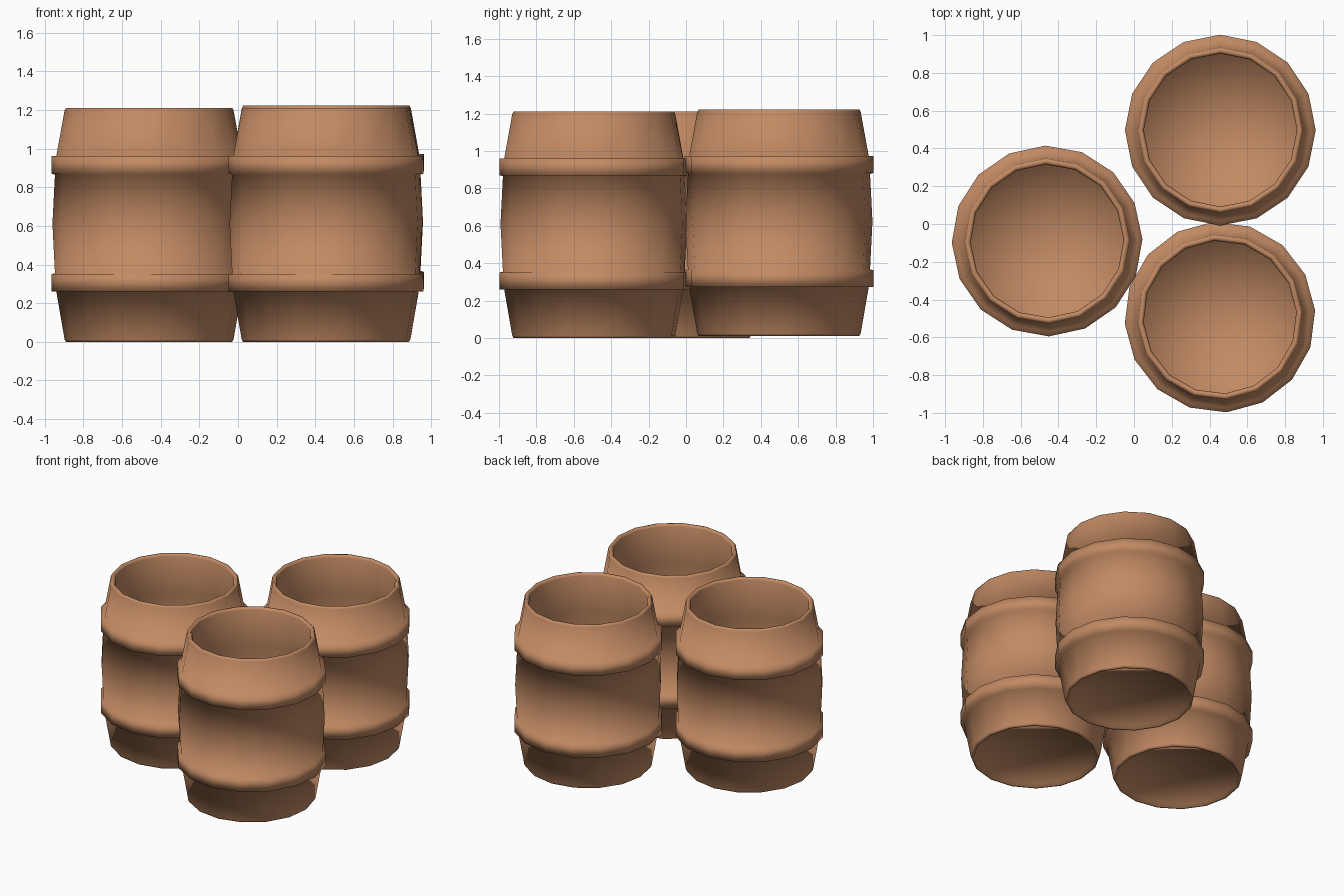
import bpy
import bmesh
from math import radians, tau
from mathutils import Matrix, Vector

cube = bpy.data.objects.get("Cube")
if cube:
    bpy.data.objects.remove(cube, do_unlink=True)

# Wood material shared by every barrel
wood = bpy.data.materials.new("warm_brown_wood")
wood.use_nodes = True
colour = (0.54, 0.255, 0.126, 1)
wood.diffuse_color = colour
wood.node_tree.nodes["Principled BSDF"].inputs["Base Color"].default_value = colour

SIDES = 16

# Cross-section (radius, height): underside, outer staves, hoops, rim, hollow
underside = [(0, 0.02), (0.405, 0.02), (0.415, 0), (0.43, 0), (0.437, 0.012)]
lower_hoop = [(0.48, 0.26), (0.505, 0.26), (0.505, 0.35), (0.487, 0.355)]
belly = [(0.5, 0.61)]
upper_hoop = [(r, 1.22 - z) for r, z in reversed(lower_hoop)]
rim = [(0.437, 1.198), (0.43, 1.21), (0.415, 1.21), (0.405, 1.195)]
hollow = [(0.45, 0.91), (0.47, 0.61), (0.45, 0.3), (0.405, 0.05), (0, 0.05)]
profile = underside + lower_hoop + belly + upper_hoop + rim + hollow


def add_barrel(name, location, turn):
    """Revolve the cross-section into an open barrel."""
    bm = bmesh.new()
    verts = [bm.verts.new((r, 0, z)) for r, z in profile]
    edges = [bm.edges.new(pair) for pair in zip(verts, verts[1:])]
    bmesh.ops.spin(bm, geom=verts + edges, cent=(0, 0, 0), axis=(0, 0, 1),
                   angle=tau, steps=SIDES, use_duplicate=False)
    bmesh.ops.remove_doubles(bm, verts=bm.verts, dist=0.0005)
    bmesh.ops.recalc_face_normals(bm, faces=bm.faces)
    place = Matrix.Translation(Vector(location)) @ Matrix.Rotation(radians(turn), 4, "Z")
    bmesh.ops.transform(bm, matrix=place, verts=bm.verts)
    for face in bm.faces:
        face.smooth = True
    mesh = bpy.data.meshes.new(name)
    bm.to_mesh(mesh)
    bm.free()
    mesh.materials.append(wood)
    bpy.context.collection.objects.link(bpy.data.objects.new(name, mesh))


add_barrel("right_barrel", (-0.46, -0.09, 0), 1)
add_barrel("front_left_barrel", (0.455, -0.493, 0), 4)
add_barrel("back_left_barrel", (0.457, 0.497, 0.012), 0)
